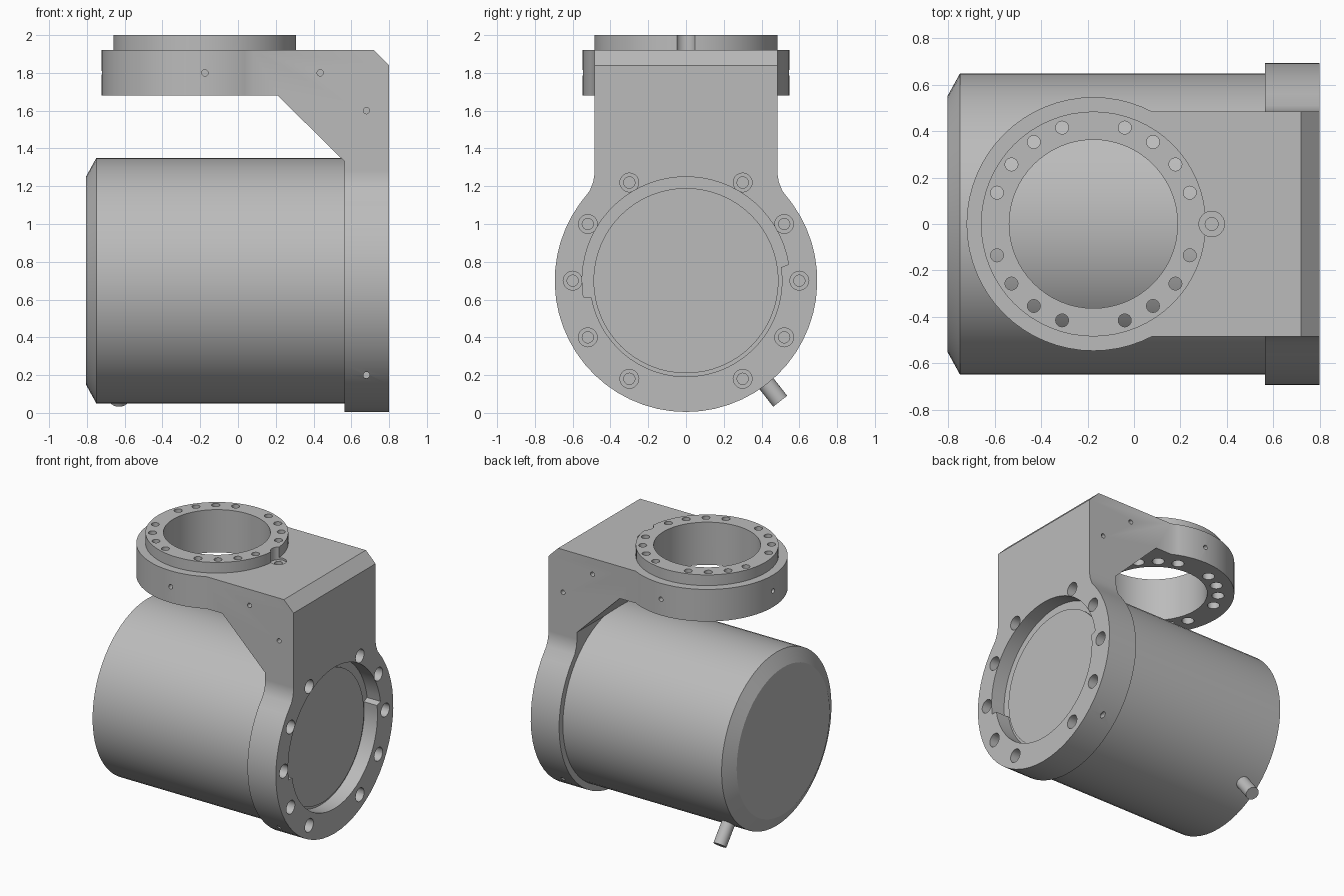
import bpy, bmesh
from math import sin, cos, pi, radians, atan2
from mathutils import Vector, Matrix

if "Cube" in bpy.data.objects:
    bpy.data.objects.remove(bpy.data.objects["Cube"])

grey = bpy.data.materials.new("machined grey")
grey.use_nodes = True
COLOUR = (0.5, 0.5, 0.5, 1)
grey.diffuse_color = COLOUR
grey.node_tree.nodes["Principled BSDF"].inputs["Base Color"].default_value = COLOUR

AXIS_Z = 0.7            # height of the motor axis
RING_X = -0.175         # centre of the upper ring


def add_prism(bm, points, offset):
    """Extrude a planar outline along a vector."""
    face = bm.faces.new([bm.verts.new(p) for p in points])
    new = bmesh.ops.extrude_face_region(bm, geom=[face])["geom"]
    verts = [g for g in new if isinstance(g, bmesh.types.BMVert)]
    bmesh.ops.translate(bm, verts=verts, vec=offset)


def add_rod(bm, start, end, radius, sides=24):
    """Cylinder between two points."""
    a, b = Vector(start), Vector(end)
    turn = (b - a).to_track_quat('Z', 'Y').to_matrix().to_4x4()
    bmesh.ops.create_cone(bm, cap_ends=True, segments=sides, radius1=radius,
                          radius2=radius, depth=(b - a).length,
                          matrix=Matrix.Translation((a + b) / 2) @ turn)


def make(name, bm):
    bmesh.ops.recalc_face_normals(bm, faces=bm.faces)
    mesh = bpy.data.meshes.new(name)
    bm.to_mesh(mesh)
    bm.free()
    mesh.materials.append(grey)
    ob = bpy.data.objects.new(name, mesh)
    bpy.context.collection.objects.link(ob)
    return ob


def activate(ob):
    bpy.ops.object.select_all(action='DESELECT')
    ob.select_set(True)
    bpy.context.view_layer.objects.active = ob


def combine(ob, bm, operation):
    """Apply a boolean with a temporary shape."""
    tool = make("tool", bm)
    tool.hide_render = True
    mod = ob.modifiers.new("boolean", 'BOOLEAN')
    mod.operation, mod.solver, mod.object = operation, 'EXACT', tool
    activate(ob)
    bpy.ops.object.modifier_apply(modifier=mod.name)
    bpy.data.objects.remove(tool)


def smooth(ob):
    activate(ob)
    bpy.ops.object.shade_smooth_by_angle(angle=radians(28))


def arc(radius, start, end, steps):
    """Points on an arc about the motor axis, in degrees."""
    angles = [radians(start + (end - start) * i / steps) for i in range(steps + 1)]
    return [(radius * cos(a), AXIS_Z + radius * sin(a)) for a in angles]


# Bracket flange: round plate blending into a straight neck
neck = [(0.485, 1.31), (0.485, 1.26), (0.492, 1.22), (0.51, 1.175)]
right_side = neck + arc(0.695, 36, -90, 20)
outline = right_side + [(-y, z) for y, z in reversed(right_side[:-1])]
bm = bmesh.new()
add_prism(bm, [(0.565, y, max(z, 0)) for y, z in outline], (0.235, 0, 0))
bracket = make("bracket", bm)

# Bracket arm with gusset and chamfered top corner
side = [(0.8, 1.28), (0.8, 1.84), (0.72, 1.92), (0, 1.92), (0, 1.68),
        (0.21, 1.68), (0.565, 1.33), (0.565, 1.28)]
bm = bmesh.new()
add_prism(bm, [(x, -0.485, z) for x, z in side], (0, 0.97, 0))
combine(bracket, bm, 'UNION')

# Upper ring and its raised collar
for radius, low, high in ((0.547, 1.68, 1.92), (0.485, 1.8, 2.0)):
    bm = bmesh.new()
    add_rod(bm, (RING_X, 0, low), (RING_X, 0, high), radius, 64)
    combine(bracket, bm, 'UNION')

# Ring bore
bm = bmesh.new()
add_rod(bm, (RING_X, 0, 1.5), (RING_X, 0, 2.2), 0.363, 64)
combine(bracket, bm, 'DIFFERENCE')

# Ring bolt holes, flange bolt holes and their counterbores
holes, bores = bmesh.new(), bmesh.new()
for i in range(20):
    if i % 5:
        x, y = RING_X + 0.437 * cos(i * pi / 10), 0.437 * sin(i * pi / 10)
        add_rod(holes, (x, y, 1.6), (x, y, 2.1), 0.028, 16)
        add_rod(bores, (x, y, 1.6), (x, y, 1.8), 0.042, 16)
for i in range(12):
    if i % 6 != 3:
        y, z = 0.6 * cos(i * pi / 6), AXIS_Z + 0.6 * sin(i * pi / 6)
        add_rod(holes, (0.5, y, z), (0.9, y, z), 0.03, 16)
        add_rod(bores, (0.7, y, z), (0.9, y, z), 0.05, 20)

# Locating notch beside the collar
add_rod(holes, (0.335, 0, 1.8), (0.335, 0, 2.1), 0.028, 16)
add_rod(bores, (0.335, 0, 1.905), (0.335, 0, 2.1), 0.055, 24)

# Small threaded holes on both sides and on the ring front
for s in (-1, 1):
    for x, z, y in ((RING_X, 1.8, 0.547), (0.435, 1.8, 0.485),
                    (0.68, 1.6, 0.485), (0.68, 0.2, 0.475)):
        add_rod(holes, (x, s * (y - 0.05), z), (x, s * (y + 0.1), z), 0.017, 12)
add_rod(holes, (-0.8, 0, 1.8), (-0.67, 0, 1.8), 0.017, 12)
combine(bracket, holes, 'DIFFERENCE')
combine(bracket, bores, 'DIFFERENCE')

# Stepped recess: wider upper half, narrower lower half
recess = arc(0.55, 9, 189, 32) + arc(0.508, 190, 368, 32)
bm = bmesh.new()
add_prism(bm, [(0.69, y, z) for y, z in recess], (0.2, 0, 0))
combine(bracket, bm, 'DIFFERENCE')
smooth(bracket)

# Motor housing with chamfered rear end
bm = bmesh.new()
profile = [(-0.805, 0), (-0.805, 0.55), (-0.75, 0.65), (0.575, 0.65), (0.575, 0)]
verts = [bm.verts.new((x, 0, r)) for x, r in profile]
edges = [bm.edges.new(pair) for pair in zip(verts, verts[1:])]
bmesh.ops.spin(bm, geom=verts + edges, cent=(0, 0, 0), axis=(1, 0, 0),
               angle=2 * pi, steps=64)
bmesh.ops.remove_doubles(bm, verts=bm.verts, dist=0.0005)
bmesh.ops.translate(bm, verts=bm.verts, vec=(0, 0, AXIS_Z))
smooth(make("motor_housing", bm))

# Disc at the bottom of the recess
bm = bmesh.new()
add_rod(bm, (0.66, 0, AXIS_Z), (0.7, 0, AXIS_Z), 0.49, 64)
smooth(make("recess_disc", bm))

# Cable stub under the rear of the housing
a = radians(-52)
bm = bmesh.new()
add_rod(bm, (-0.63, 0.58 * cos(a), AXIS_Z + 0.58 * sin(a)),
        (-0.63, 0.81 * cos(a), AXIS_Z + 0.81 * sin(a)), 0.047, 24)
smooth(make("cable_stub", bm))
